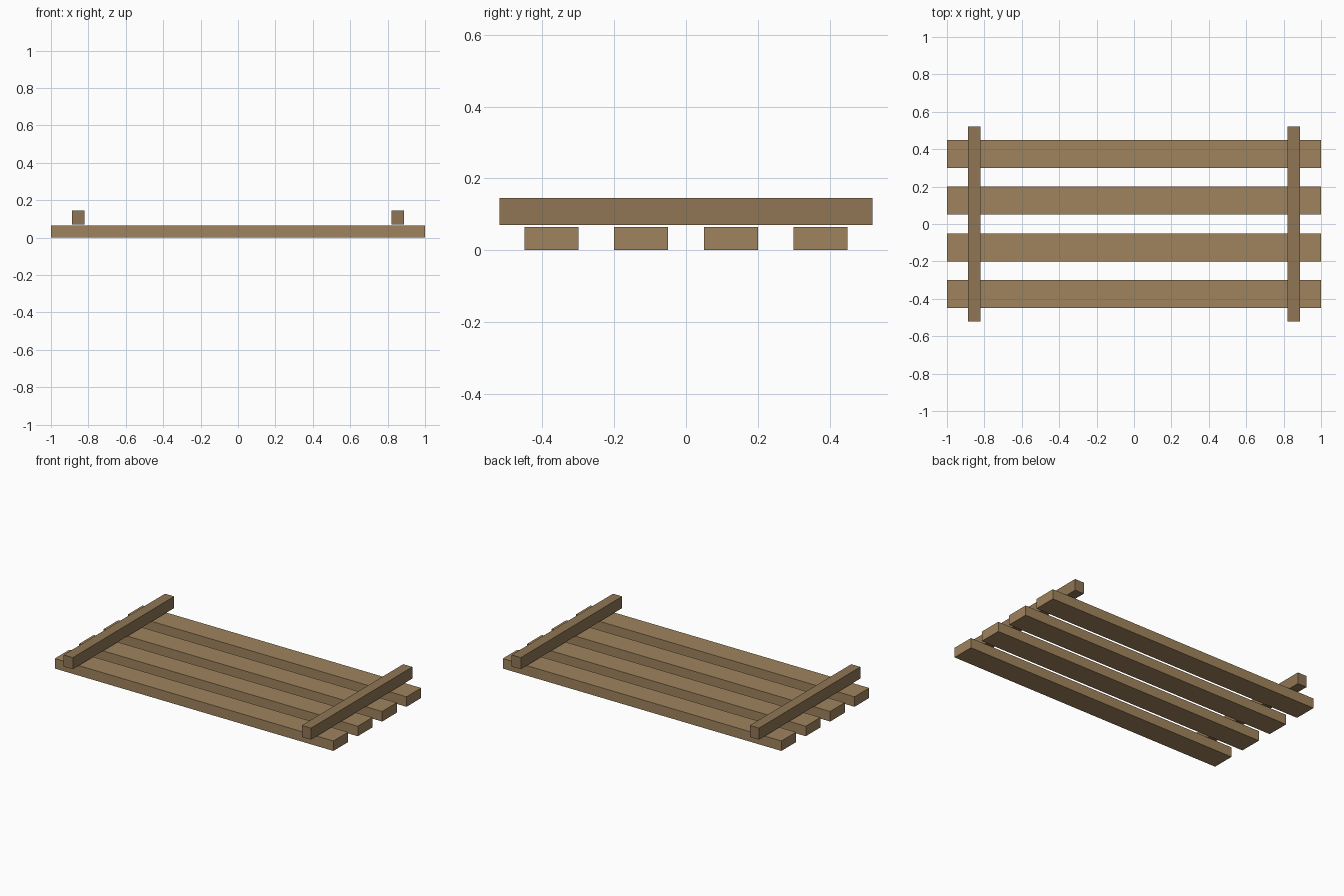
import bpy

if "Cube" in bpy.data.objects:
    bpy.data.objects.remove(bpy.data.objects["Cube"])


def wood(name, color):
    mat = bpy.data.materials.new(name)
    mat.diffuse_color = (*color, 1)
    mat.use_nodes = True
    mat.node_tree.nodes["Principled BSDF"].inputs["Base Color"].default_value = mat.diffuse_color
    return mat


def board(name, center, size, mat):
    bpy.ops.mesh.primitive_cube_add(size=1, location=center)
    ob = bpy.context.object
    ob.name = name
    ob.scale = size
    bpy.ops.object.transform_apply(location=False, rotation=False, scale=True)
    ob.data.materials.append(mat)
    return ob


slat_wood = wood("slat_wood", (0.35, 0.23, 0.11))
bar_wood = wood("bar_wood", (0.28, 0.18, 0.09))

# Four long slats lying on the ground
for i in range(4):
    board(f"slat_{i + 1}", (0, -0.375 + 0.25 * i, 0.0325), (2, 0.15, 0.065), slat_wood)

# Two crossbars resting just above the slats
for side, sx in (("left", -1), ("right", 1)):
    board(f"{side}_crossbar", (sx * 0.855, 0, 0.1075), (0.066, 1.04, 0.075), bar_wood)
